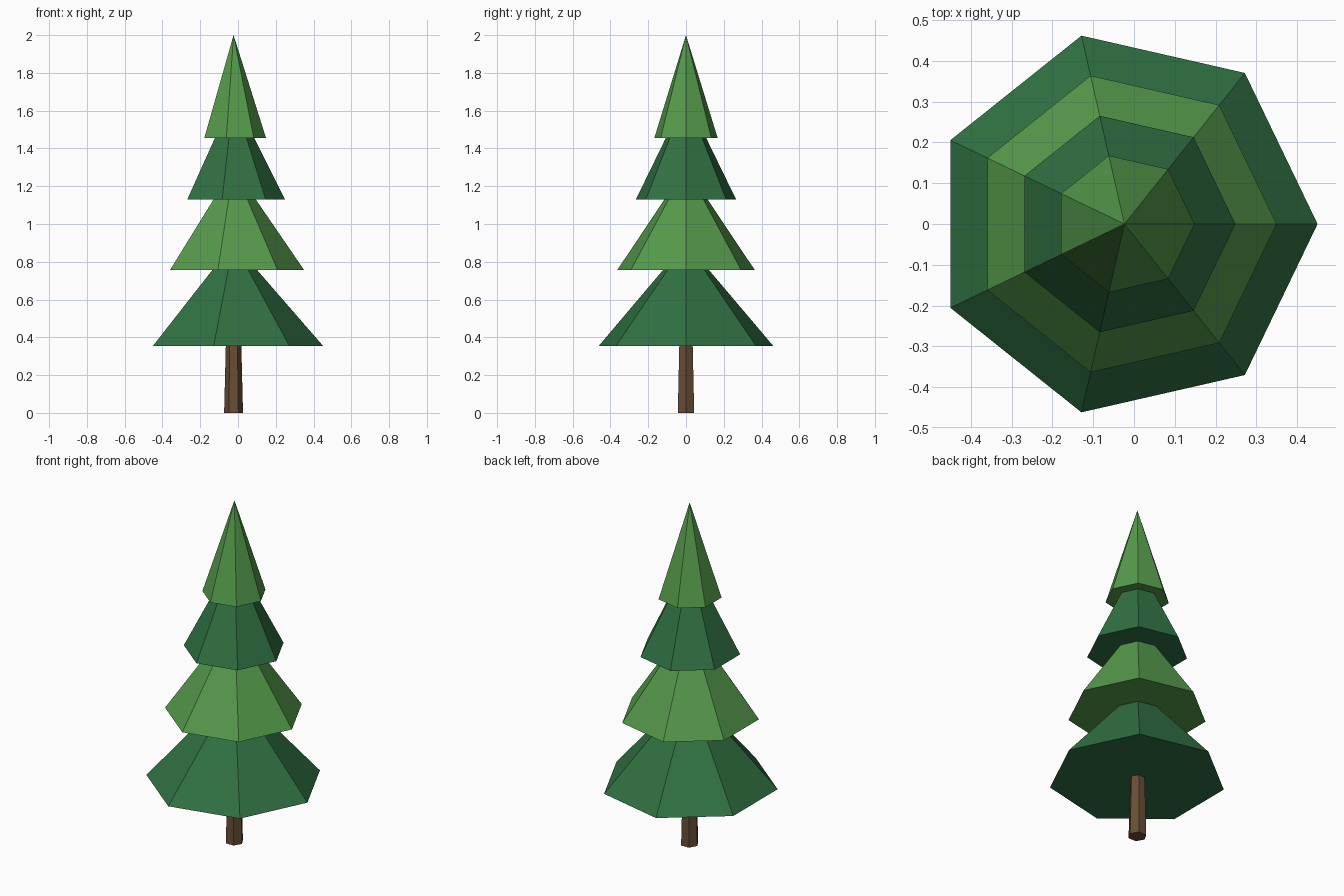
import bpy
import math

if "Cube" in bpy.data.objects:
    bpy.data.objects.remove(bpy.data.objects["Cube"])


def material(name, rgb):
    """Flat colour from 0-255 screen values."""
    def linear(c):
        c /= 255
        return c / 12.92 if c <= 0.04045 else ((c + 0.055) / 1.055) ** 2.4
    mat = bpy.data.materials.new(name)
    mat.diffuse_color = (*[linear(c) for c in rgb], 1)
    mat.use_nodes = True
    mat.node_tree.nodes["Principled BSDF"].inputs["Base Color"].default_value = mat.diffuse_color
    return mat


def cone(name, sides, r_bottom, r_top, z, height, mat):
    """Closed cone or frustum standing on z, with one corner towards +x."""
    bpy.ops.mesh.primitive_cone_add(
        vertices=sides, radius1=r_bottom, radius2=r_top, depth=height,
        location=(CENTRE_X, 0, z + height / 2))
    obj = bpy.context.object
    obj.name = name
    # Primitive starts with a corner on +y; turn it to +x
    obj.rotation_euler.z = -math.pi / 2
    bpy.ops.object.transform_apply(location=False, rotation=True, scale=False)
    obj.data.materials.append(mat)
    return obj


CENTRE_X = -0.0235
TIER_HEIGHT = 0.545

dark_green = material("dark_green", (48, 113, 66))
light_green = material("light_green", (85, 154, 75))
bark_brown = material("bark_brown", (104, 78, 54))

# Tapered six-sided trunk
cone("trunk", 6, 0.05, 0.04, 0, 0.40, bark_brown)

# Four overlapping seven-sided tiers of foliage, alternating in colour
tiers = [(0.355, 0.4735), (0.757, 0.373), (1.13, 0.272), (1.455, 0.172)]
for i, (z, radius) in enumerate(tiers):
    cone(f"foliage_tier_{i + 1}", 7, radius, 0, z, TIER_HEIGHT,
         light_green if i % 2 else dark_green)
